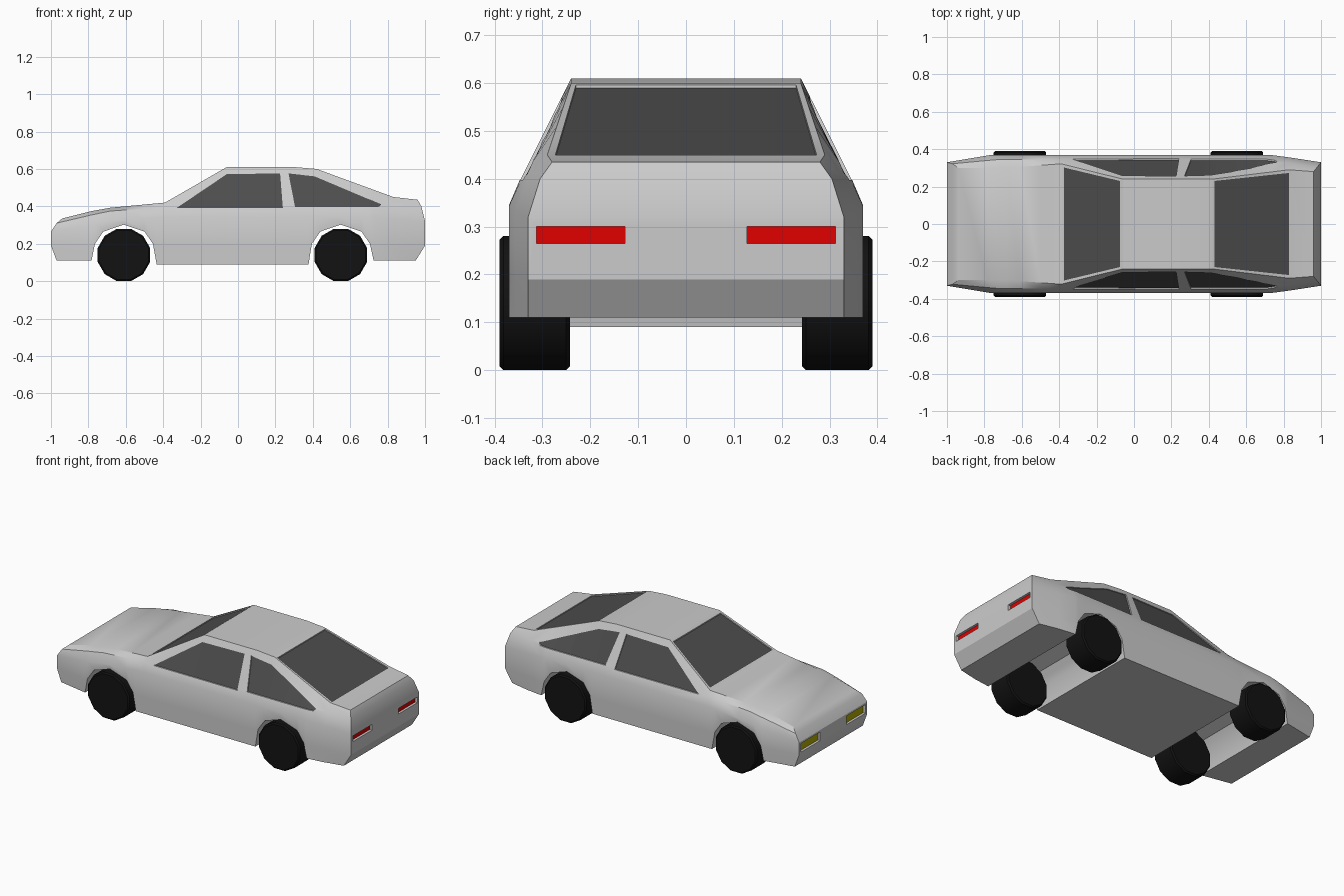
import bpy, bmesh, math
from mathutils import Matrix

if "Cube" in bpy.data.objects:
    bpy.data.objects.remove(bpy.data.objects["Cube"])


def material(name, color):
    m = bpy.data.materials.new(name)
    m.diffuse_color = (*color, 1)
    m.use_nodes = True
    m.node_tree.nodes["Principled BSDF"].inputs["Base Color"].default_value = m.diffuse_color
    return m


GLASS = material("dark_glass", (0.075, 0.075, 0.075))
BLACK = material("tyre_black", (0.006, 0.006, 0.006))
RED = material("red_lamp", (0.75, 0.0, 0.0))
YELLOW = material("yellow_lamp", (0.45, 0.4, 0.0))


def make(name, bm, mat=None):
    bmesh.ops.recalc_face_normals(bm, faces=bm.faces)
    me = bpy.data.meshes.new(name)
    bm.to_mesh(me)
    bm.free()
    ob = bpy.data.objects.new(name, me)
    bpy.context.collection.objects.link(ob)
    if mat:
        me.materials.append(mat)
    return ob


def activate(ob):
    bpy.ops.object.select_all(action='DESELECT')
    ob.select_set(True)
    bpy.context.view_layer.objects.active = ob


def smooth(ob, angle=28):
    activate(ob)
    bpy.ops.object.shade_smooth_by_angle(angle=math.radians(angle))


def boolean(ob, cutter, op):
    m = ob.modifiers.new("cut", 'BOOLEAN')
    m.operation, m.solver, m.object = op, 'EXACT', cutter
    activate(ob)
    bpy.ops.object.modifier_apply(modifier=m.name)


def prism(name, pts, to3d, a, b, mat=None):
    bm = bmesh.new()
    lo = [bm.verts.new(to3d(u, v, a)) for u, v in pts]
    hi = [bm.verts.new(to3d(u, v, b)) for u, v in pts]
    bm.faces.new(lo)
    bm.faces.new(hi)
    n = len(pts)
    for i in range(n):
        bm.faces.new((lo[i], lo[(i + 1) % n], hi[(i + 1) % n], hi[i]))
    return make(name, bm, mat)


def curve(keys, x):
    for (x0, v0), (x1, v1) in zip(keys, keys[1:]):
        if x <= x1:
            return v0 + (v1 - v0) * max(0, (x - x0) / (x1 - x0))
    return keys[-1][1]


# Body curves along the length
WHEELS = (-0.61, 0.55)
ARCH = [(-.155, .2), (-.11, .265), (0, .302), (.11, .265), (.155, .2)]
arch = lambda c, z0, z1: [(c - .173, z0)] + [(c + d, z) for d, z in ARCH] + [(c + .175, z1)]
BOTTOM = [(-1, .11)] + arch(WHEELS[0], .11, .09) + arch(WHEELS[1], .09, .11) + [(1, .11)]
WIDTH = [(-1, .33), (-.76, .37), (.74, .37), (1, .33)]
SHOULDER_Z = [(-1, .265), (-.68, .32), (-.39, .345), (.7, .345), (1, .32)]
BELT_Y = [(-1, .322), (-.72, .345), (.7, .345), (1, .305)]
BELT_Z = [(-1, .31), (-.68, .375), (-.39, .395), (.83, .405), (1, .40)]
TOP_Y = [(-1, .30), (-.68, .30), (-.39, .322), (-.06, .24), (.42, .24), (.83, .29), (1, .28)]
TOP_Z = [(-1, .335), (-.68, .393), (-.39, .42), (-.06, .61), (.30, .61), (.42, .60), (.83, .45), (1, .435)]
NOSE = (.03, 0, 0, .03, .06)
TAIL = (-.05, 0, 0, -.02, -.04)


def body_mesh(inset=0):
    bm = bmesh.new()
    xs = sorted({round(k[0], 3) for k in BOTTOM + TOP_Z})
    rings = []
    for x in xs:
        w, zb = curve(WIDTH, x), curve(BOTTOM, x)
        rows = [(w, zb), (w, max(zb + .012, .19)), (w, curve(SHOULDER_Z, x)),
                (curve(BELT_Y, x), curve(BELT_Z, x)), (curve(TOP_Y, x), curve(TOP_Z, x))]
        shift = NOSE if x == -1 else TAIL if x == 1 else (0,) * 5
        half = [(x + s, y, z) for s, (y, z) in zip(shift, rows)]
        ring = half + [(a, -y, z) for a, y, z in reversed(half)]
        rings.append([bm.verts.new(p) for p in ring])
    n = len(rings[0])
    for r, q in zip(rings, rings[1:]):
        for i in range(n):
            j = (i + 1) % n
            bm.faces.new((r[i], r[j], q[j], q[i]))
    for r in (rings[0], rings[-1]):
        for i in range(4):
            bm.faces.new((r[i], r[i + 1], r[n - 2 - i], r[n - 1 - i]))
    bmesh.ops.recalc_face_normals(bm, faces=bm.faces)
    if inset:
        bm.normal_update()
        for v, nrm in [(v, v.normal.copy()) for v in bm.verts]:
            v.co -= nrm * inset
    return bm


body = make("body", body_mesh())

# Windows: cut openings, fill each with slightly recessed glass
along_y = lambda u, v, d: (u, d, v)
along_z = lambda u, v, d: (u, v, d)
along_x = lambda u, v, d: (d, u, v)
WINDOWS = [
    ("front_side_windows", [(-.33, .39), (-.06, .572), (.225, .576), (.24, .39)], along_y, -.5, .5),
    ("rear_side_windows", [(.305, .397), (.27, .576), (.41, .56), (.765, .41), (.75, .397)], along_y, -.5, .5),
    ("windshield", [(-.375, -.302), (-.375, .302), (-.075, .23), (-.075, -.23)], along_z, .36, .8),
    ("rear_window", [(.43, -.23), (.43, .23), (.83, .273), (.83, -.273)], along_z, .36, .8),
]
for name, pts, to3d, a, b in WINDOWS:
    cutter = prism("cutter", pts, to3d, a, b)
    boolean(body, cutter, 'DIFFERENCE')
    glass = make(name, body_mesh(.007), GLASS)
    boolean(glass, cutter, 'INTERSECT')
    bpy.data.objects.remove(cutter)

# Lamps in shallow pockets
for end, label, mat, z0, z1 in ((-1, "headlamp", YELLOW, .20, .253), (1, "tail_lamp", RED, .265, .30)):
    for side in (-1, 1):
        pts = [(side * .127, z0), (side * .313, z0), (side * .313, z1), (side * .127, z1)]
        cutter = prism("cutter", pts, along_x, end * .975, end * 1.05)
        boolean(body, cutter, 'DIFFERENCE')
        bpy.data.objects.remove(cutter)
        prism(label, pts, along_x, end * .965, end * .985, mat)
smooth(body)

# Wheels
for x, label in zip(WHEELS, ("front_wheel", "rear_wheel")):
    for side in (-1, 1):
        bm = bmesh.new()
        turn = Matrix.Rotation(math.pi / 2, 4, 'X') @ Matrix.Rotation(math.radians(15), 4, 'Z')
        bmesh.ops.create_cone(bm, cap_ends=True, segments=12, radius1=.145, radius2=.145, depth=.147,
                              matrix=Matrix.Translation((x, side * .3165, .14)) @ turn)
        rims = [e for e in bm.edges if abs(e.verts[0].co.y - e.verts[1].co.y) < .01]
        bmesh.ops.bevel(bm, geom=rims, offset=.008, segments=1, affect='EDGES')
        smooth(make(label, bm, BLACK), 35)
